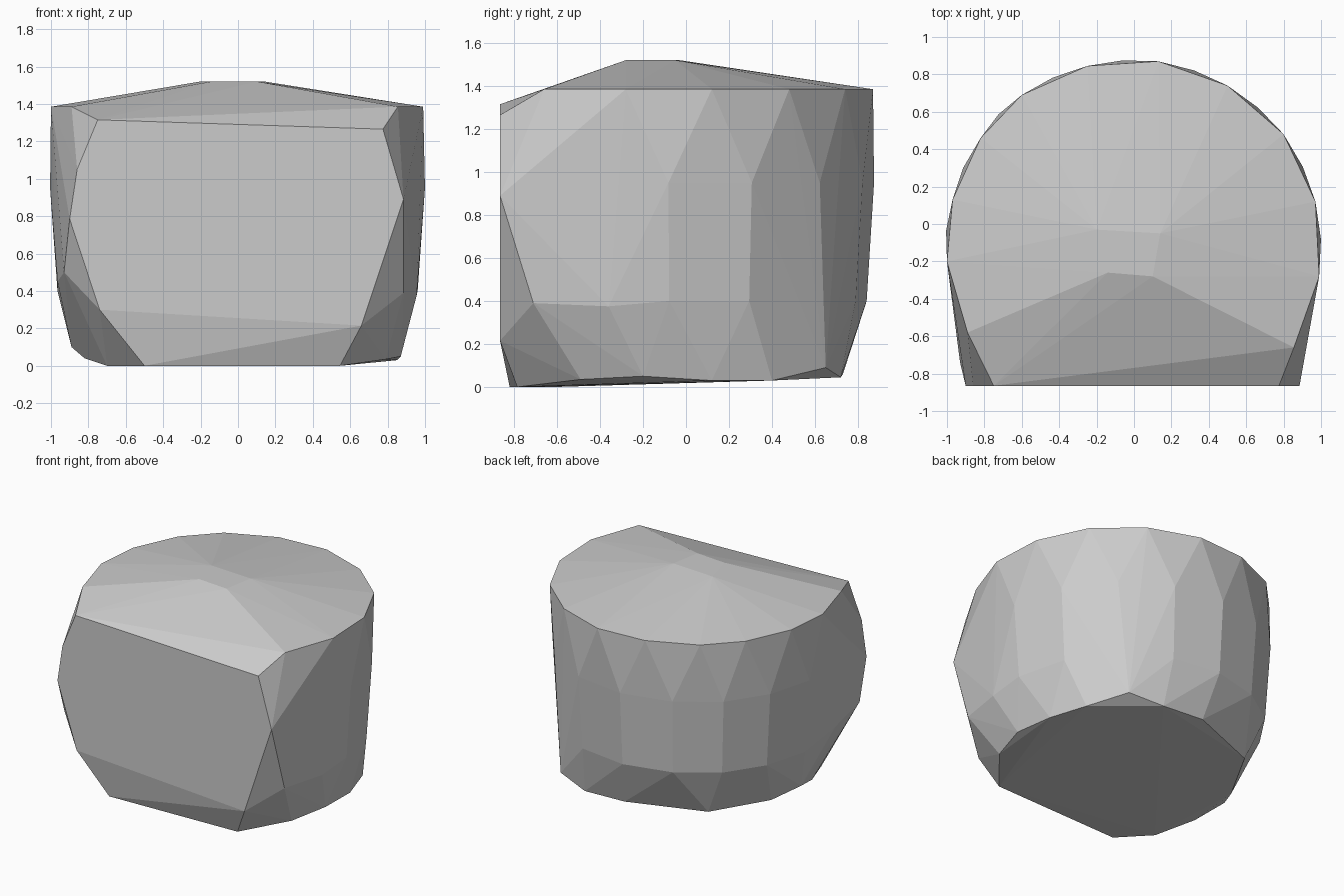
import bpy
import bmesh
from mathutils import Vector

default_cube = bpy.data.objects.get("Cube")
if default_cube:
    bpy.data.objects.remove(default_cube, do_unlink=True)


def make_material(name, colour):
    material = bpy.data.materials.new(name)
    material.use_nodes = True
    material.diffuse_color = colour
    shader = material.node_tree.nodes["Principled BSDF"]
    shader.inputs["Base Color"].default_value = colour
    return material


def level(outline, height):
    """Lift a flat outline to one height."""
    return [Vector((x, y, height)) for x, y in outline]


def edge_middles(outline, spread):
    """Middle of each outline edge, pushed in or out from the axis."""
    pairs = zip(outline, outline[1:])
    return [((a[0] + b[0]) / 2 * spread, (a[1] + b[1]) / 2 * spread)
            for a, b in pairs]


def facet_hull(name, points, material):
    """Wrap flat facets around a cloud of corner points."""
    bm = bmesh.new()
    for point in points:
        bm.verts.new(point)
    result = bmesh.ops.convex_hull(bm, input=bm.verts[:])
    loose = {item for key in ("geom_interior", "geom_unused")
             for item in result[key] if isinstance(item, bmesh.types.BMVert)}
    bmesh.ops.delete(bm, geom=list(loose), context="VERTS")
    bmesh.ops.recalc_face_normals(bm, faces=bm.faces[:])
    mesh = bpy.data.meshes.new(name)
    bm.to_mesh(mesh)
    bm.free()
    mesh.materials.append(material)
    body = bpy.data.objects.new(name, mesh)
    bpy.context.collection.objects.link(body)
    return body


# Top rim, from the front right corner round the back to the front left
rim = [(.855, -.66), (.99, -.28), (.97, .12), (.8, .48), (.5, .74),
       (.13, .87), (-.25, .845), (-.6, .69), (-.82, .46), (-.97, .13),
       (-1, -.2), (-.89, -.58)]
around_back = rim[1:-1]

# Low ridge on the top
ridge = [(-.14, -.26), (.1, -.28), (.14, -.05), (-.2, -.03)]

# Flat front panel, as x and z
panel = [(-.75, 1.315), (.775, 1.265), (.885, .89), (.66, .215),
         (-.74, .3), (-.9, .785), (-.86, 1.05)]

# Flared corners behind the panel
corners = [(.885, -.71, .39), (.955, -.36, .375),
           (-.93, -.74, .5), (-.965, -.4, .45), (-.89, -.1, .1)]

# Slightly uneven underside
base = [(.545, -.785, 0), (.79, -.49, .035), (.87, -.2, .05),
        (.85, .12, .03), (.76, .4, .03), (.59, .65, .09),
        (.34, .72, .045), (0, .73, .06), (-.55, .52, .05),
        (-.78, .1, .04), (-.82, -.33, .04), (-.7, -.61, 0),
        (-.5, -.82, 0)]

cloud = level(rim, 1.385) + level(ridge, 1.52)
cloud += level(edge_middles(around_back, 1.02), .95)
cloud += level(edge_middles(around_back, .98), .4)
cloud += [Vector((x, -.865, z)) for x, z in panel]
cloud += [Vector(point) for point in corners + base]

stone_grey = make_material("stone_grey", (.6, .6, .6, 1))
facet_hull("faceted_block", cloud, stone_grey)
